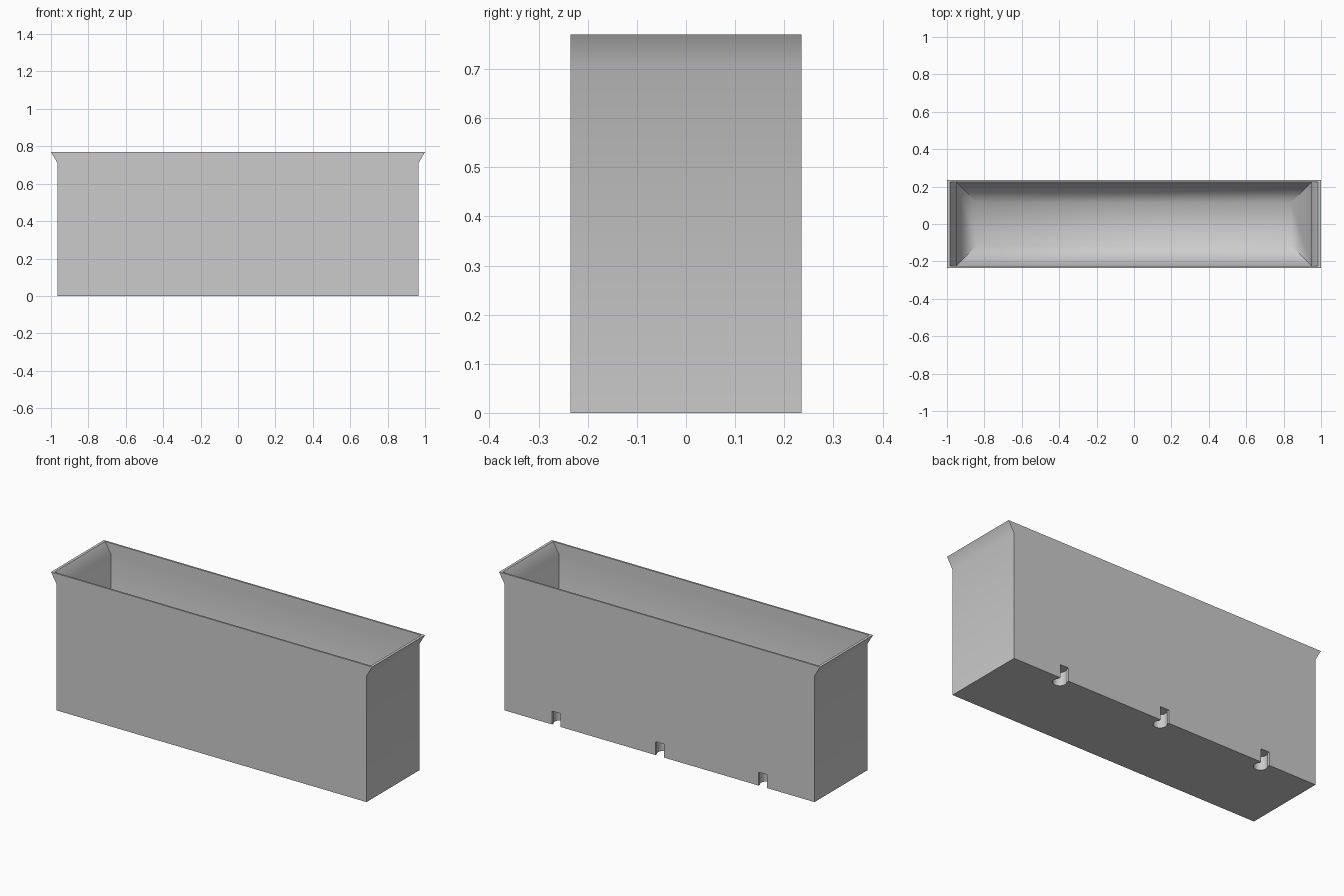
import bpy
import bmesh
import math

if "Cube" in bpy.data.objects:
    bpy.data.objects.remove(bpy.data.objects["Cube"])

grey = bpy.data.materials.new("light grey plastic")
grey.use_nodes = True
COLOUR = (0.6, 0.6, 0.6, 1)
grey.diffuse_color = COLOUR
grey.node_tree.nodes["Principled BSDF"].inputs["Base Color"].default_value = COLOUR


def make_object(name, bm):
    bmesh.ops.recalc_face_normals(bm, faces=bm.faces)
    mesh = bpy.data.meshes.new(name)
    bm.to_mesh(mesh)
    bm.free()
    mesh.materials.append(grey)
    obj = bpy.data.objects.new(name, mesh)
    bpy.context.collection.objects.link(obj)
    return obj


def stacked_rectangles(name, sections):
    """Closed skin through rectangles given as (half x, half y, z)."""
    bm = bmesh.new()
    rings = [[bm.verts.new((sx * hx, sy * hy, z))
              for sx, sy in ((-1, -1), (1, -1), (1, 1), (-1, 1))]
             for hx, hy, z in sections]
    for low, high in zip(rings, rings[1:]):
        for i in range(4):
            j = (i + 1) % 4
            bm.faces.new((low[i], low[j], high[j], high[i]))
    bm.faces.new(rings[0])
    bm.faces.new(rings[-1])
    return make_object(name, bm)


# Thin-walled trough: outer wall, flared end lips, inner wall, sloped floor edge
trough = stacked_rectangles("trough", [
    (0.965, 0.235, 0), (0.965, 0.235, 0.71), (1, 0.235, 0.77),
    (0.985, 0.225, 0.77), (0.95, 0.225, 0.71),
    (0.95, 0.225, 0.145), (0.84, 0.115, 0.03)])


def cut(cutter):
    mod = trough.modifiers.new(cutter.name, 'BOOLEAN')
    mod.operation = 'DIFFERENCE'
    mod.solver = 'EXACT'
    mod.object = cutter
    bpy.context.view_layer.objects.active = trough
    bpy.ops.object.modifier_apply(modifier=mod.name)
    bpy.data.objects.remove(cutter)


# Three keyhole notches along the bottom of the back: round pocket and narrow slot
NOTCH_TOP = 0.075
for x in (-0.643, 0, 0.643):
    bm = bmesh.new()
    bmesh.ops.create_cone(bm, cap_ends=True, segments=32, radius1=0.035,
                          radius2=0.035, depth=2 * NOTCH_TOP)
    bmesh.ops.translate(bm, vec=(x, 0.199, 0), verts=bm.verts)
    cut(make_object("pocket_cutter", bm))

    bm = bmesh.new()
    bmesh.ops.create_cube(bm, size=1)
    bmesh.ops.scale(bm, vec=(0.052, 0.1, 2 * NOTCH_TOP), verts=bm.verts)
    bmesh.ops.translate(bm, vec=(x, 0.25, 0), verts=bm.verts)
    cut(make_object("slot_cutter", bm))

# Soft shading over the lips and floor slopes, crisp at the corners
bpy.ops.object.select_all(action='DESELECT')
trough.select_set(True)
bpy.context.view_layer.objects.active = trough
bpy.ops.object.shade_smooth_by_angle(angle=math.radians(50))
